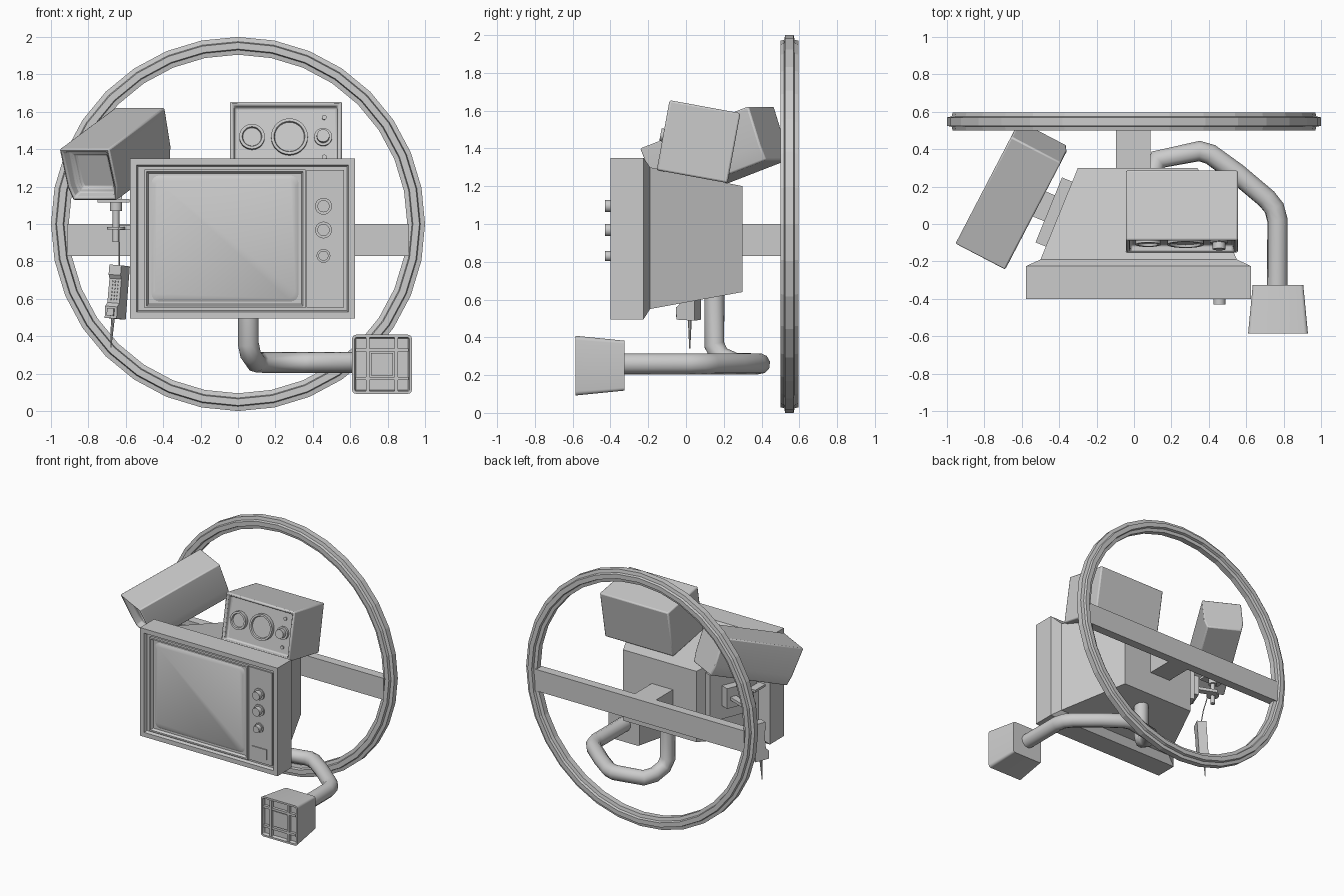
import bpy, bmesh
from math import sin, cos, pi, radians
from mathutils import Matrix, Vector

if "Cube" in bpy.data.objects:
    bpy.data.objects.remove(bpy.data.objects["Cube"])

I = Matrix.Identity(4)


def frame(loc, yaw=0, pitch=0):
    return (Matrix.Translation(loc) @ Matrix.Rotation(radians(yaw), 4, 'Z')
            @ Matrix.Rotation(radians(pitch), 4, 'X'))


def loft(name, loops, m=I, closed=False, steps=(), bevel=0, smooth=False):
    """Skin equal-length loops; steps = (inset, push) applied to the front cap."""
    bm = bmesh.new()
    rows = [[bm.verts.new(p) for p in lp] for lp in loops]
    n = len(rows[0])
    pairs = list(zip(rows, rows[1:])) + ([(rows[-1], rows[0])] if closed else [])
    for a, b in pairs:
        for i in range(n):
            bm.faces.new((a[i], a[(i + 1) % n], b[(i + 1) % n], b[i]))
    if not closed:
        front = bm.faces.new(rows[0])
        bm.faces.new(rows[-1])
    bmesh.ops.recalc_face_normals(bm, faces=bm.faces[:])
    for inset, push in steps:
        bmesh.ops.inset_region(bm, faces=[front], thickness=inset, use_even_offset=True)
        bmesh.ops.translate(bm, verts=front.verts[:], vec=(0, push, 0))
    me = bpy.data.meshes.new(name)
    bm.to_mesh(me)
    bm.free()
    ob = bpy.data.objects.new(name, me)
    bpy.context.collection.objects.link(ob)
    ob.matrix_world = m
    if bevel:
        mod = ob.modifiers.new("bevel", 'BEVEL')
        mod.width, mod.segments, mod.limit_method = bevel, 2, 'ANGLE'
    if smooth:
        bpy.ops.object.select_all(action='DESELECT')
        ob.select_set(True)
        bpy.context.view_layer.objects.active = ob
        bpy.ops.object.shade_smooth_by_angle(angle=radians(35))
    return ob


def rect(y, x0, x1, z0, z1, r=0):
    """Rectangle loop at depth y, with rounded corners when r is given."""
    if not r:
        return [(x0, y, z0), (x1, y, z0), (x1, y, z1), (x0, y, z1)]
    pts = []
    for k, (cx, cz) in enumerate([(x1 - r, z1 - r), (x0 + r, z1 - r), (x0 + r, z0 + r), (x1 - r, z0 + r)]):
        for j in range(5):
            a = (k + j / 4) * pi / 2
            pts.append((cx + r * cos(a), y, cz + r * sin(a)))
    return pts


def box(name, c, s, m=I, **kw):
    x, y, z = c
    w, d, h = (v / 2 for v in s)
    return loft(name, [rect(y - d, x - w, x + w, z - h, z + h),
                       rect(y + d, x - w, x + w, z - h, z + h)], m, **kw)


def disc(name, x, z, r, y0, y1, m=I, n=20, **kw):
    """Round part facing the front, from y0 back to y1."""
    return loft(name, [[(x + r * cos(2 * pi * i / n), y, z + r * sin(2 * pi * i / n))
                        for i in range(n)] for y in (y0, y1)], m, smooth=True, **kw)


def post(name, x, y, z0, z1, r0, r1, n=12, lean=(0, 0)):
    return loft(name, [[(x + dx + r * cos(2 * pi * i / n), y + dy + r * sin(2 * pi * i / n), z)
                        for i in range(n)]
                       for z, r, dx, dy in ((z0, r0, *lean), (z1, r1, 0, 0))], smooth=True)


def pipe(name, pts, r, res=3):
    cu = bpy.data.curves.new(name, 'CURVE')
    cu.dimensions, cu.bevel_depth, cu.bevel_resolution, cu.use_fill_caps = '3D', r, res, True
    sp = cu.splines.new('POLY')
    sp.points.add(len(pts) - 1)
    for p, co in zip(sp.points, pts):
        p.co = (*co, 1)
    bpy.context.collection.objects.link(bpy.data.objects.new(name, cu))


# wheel rim, crossbar and stem
profile = [(1.0, .525), (1.0, .57), (.975, .575), (.97, .595), (.935, .595), (.93, .575),
           (.905, .57), (.905, .525), (.93, .52), (.935, .5), (.97, .5), (.975, .52)]
N = 32
loft("wheel_rim", [[(r * sin(2 * pi * i / N), y, 1 + r * cos(2 * pi * i / N)) for r, y in profile]
                   for i in range(N)], closed=True)
box("wheel_crossbar", (0, .545, .915), (1.83, .07, .17))
box("wheel_stem", (-.003, .41, .915), (.185, .24, .17))

# television cabinet
loft("tv_cabinet", [rect(-.4, -.577, .625, .495, 1.35), rect(-.225, -.577, .625, .495, 1.35),
                    rect(-.19, -.5, .55, .55, 1.3), rect(.3, -.3, .34, .64, 1.2)],
     steps=[(.035, 0), (.008, .025)])
loft("screen_surround", [rect(-.395, -.5, .36, .55, 1.292), rect(-.36, -.5, .36, .55, 1.292)],
     steps=[(.012, 0), (.012, .025)])
loft("screen", [rect(-.385, -.445, .306, .603, 1.242, .04), rect(-.375, -.462, .323, .586, 1.259, .04),
                rect(-.36, -.462, .323, .586, 1.259, .04)], smooth=True)
box("control_panel", (.467, -.375, .921), (.2, .02, .735))
for i, z in enumerate((1.095, .968, .83)):
    r = .045 if i < 2 else .037
    disc(f"tv_knob_base_{i}", .457, z, r, -.395, -.375)
    disc(f"tv_knob_{i}", .457, z, r * .72, -.43, -.39)
box("tv_hatch", (.457, -.386, .632), (.13, .012, .08))

# tilted radio box with dials
R = frame((.256, .0665, 1.436), 0, -10.4)
box("radio_box", (0, 0, 0), (.6, .381, .376), R, steps=[(.022, 0), (.005, .04)], bevel=.01, smooth=True)
for i, (x, r) in enumerate(((-.181, .068), (.019, .098))):
    disc(f"radio_dial_{i}", x, 0, r, -.18, -.145, R, 28, steps=[(.015, 0), (.004, .014)])
disc("radio_knob_base", .199, 0, .048, -.17, -.145, R)
disc("radio_knob", .199, 0, .034, -.205, -.165, R)
for i, z in enumerate((-.108, .108)):
    disc(f"radio_screw_{i}", .205, z, .013, -.16, -.145, R, 10)

# surveillance camera
C = frame((-.823, -.177, 1.4), -27.5, 19)
section = [(-.15, 0), (.15, 0), (.15, -.22), (.132, -.3), (-.132, -.3), (-.15, -.22)]
loft("camera_body", [[(x, -z * .1, z) for x, z in section], [(x, .685, z) for x, z in section]], C,
     steps=[(.018, 0), (.012, .05), (.02, 0), (.004, .02)], bevel=.01, smooth=True)

# camera mount on the cabinet side
P = frame((-.428, .064, .985), -22.2)
box("mount_plate", (0, 0, 0), (.06, .375, .37), P)
box("mount_block", (-.06, .01, 0), (.07, .15, .16), P)
box("mount_arm", (-.155, .03, -.005), (.19, .05, .025), P)
box("mount_shoe", (-.665, .14, 1.125), (.17, .13, .018))
box("mount_neck", (-.655, .14, 1.17), (.07, .09, .1))
post("mount_collar", -.652, .14, 1.07, 1.12, .033, .033)
post("mount_rod", -.652, .14, .905, 1.08, .018, .018)
post("mount_washer", -.652, .14, .97, .985, .048, .048)

# hanging handset with cord and antenna
pipe("handset_cord", [(-.637, .1, .98), (-.636, .05, .88), (-.636, .02, .77)], .004, 1)
H = frame((-.645, .015, .636), -27, -3) @ Matrix.Rotation(radians(4), 4, 'Y')
prof = [(-.052, -.143), (-.058, -.08), (-.036, -.06), (-.036, .07), (-.05, .09), (-.05, .143),
        (.05, .143), (.055, -.143)]
loft("handset_body", [[(x, y, z) for y, z in prof] for x in (-.036, .036)], H)
box("handset_button_pad", (0, -.058, -.11), (.04, .014, .04), H)
for row in range(6):
    for col in range(3):
        disc(f"handset_grill_{row}_{col}", (col - 1) * .016, -.04 + row * .019, .005, -.042, -.034, H, 6)
post("handset_antenna", -.668, .02, .34, .51, .003, .011, 8, (-.012, 0))

# bent support pipe
pipe("foot_pipe", [(.055, .15, .68), (.055, .15, .36), (.068, .18, .3), (.095, .26, .262), (.13, .345, .26),
                   (.35, .39, .26), (.41, .372, .26), (.55, .27, .26), (.71, .135, .26),
                   (.75, .085, .26), (.767, .02, .26), (.767, -.34, .26)], .056)

# pedal block with a gridded front
F = frame((.77, 0, .25))
loft("pedal_block", [rect(-.585, -.16, .16, -.158, .158, .022), rect(-.325, -.135, .135, -.132, .132, .016)],
     F, steps=[(.014, 0), (.006, .025)], smooth=True)
for s in (-1, 1):
    box(f"pedal_bar_upright_{s}", (s * .076, -.57, 0), (.018, .026, .285), F)
    box(f"pedal_bar_level_{s}", (0, -.57, s * .076), (.285, .024, .018), F)
box("pedal_centre_pad", (0, -.566, 0), (.12, .016, .12), F)
